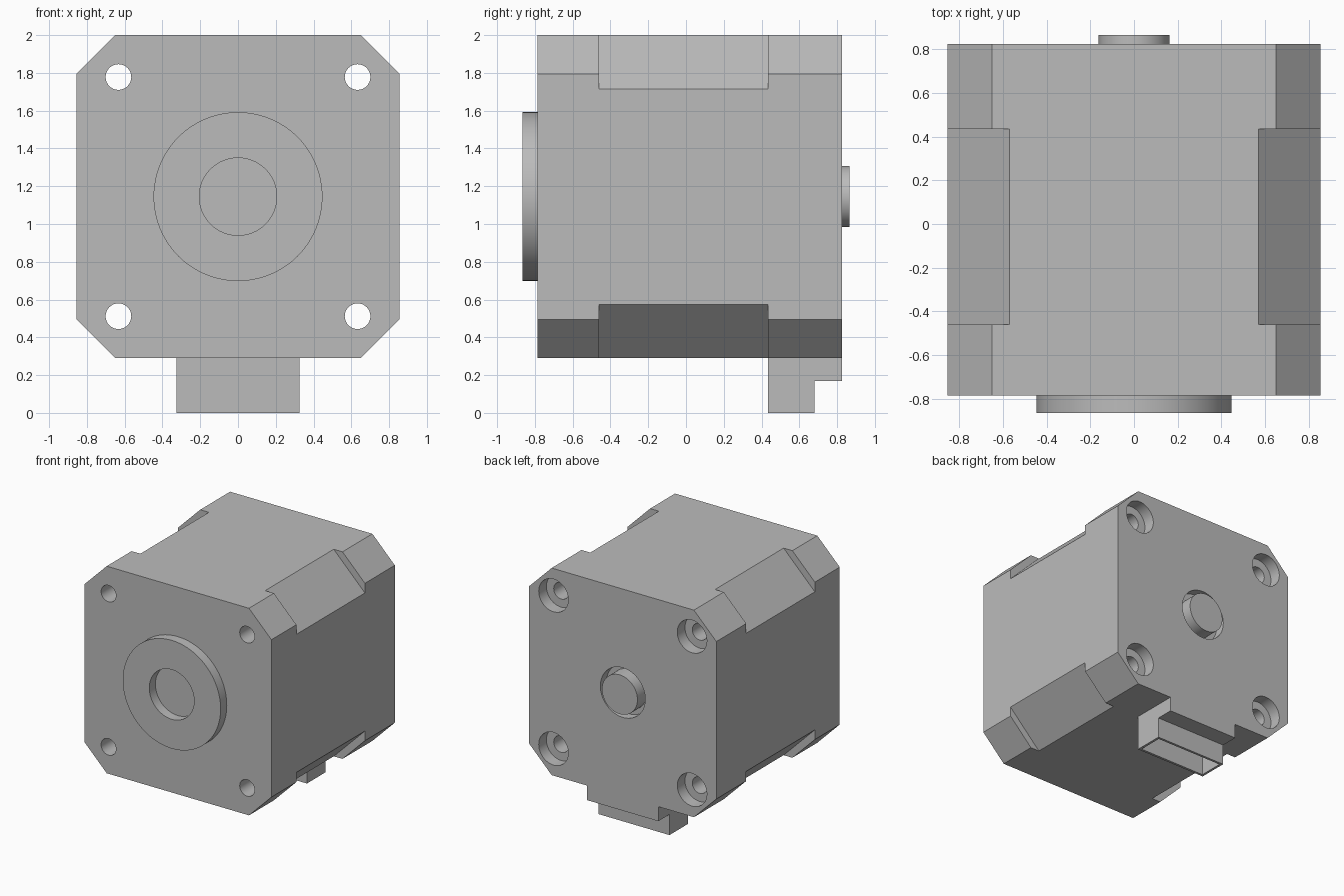
import bpy, bmesh, math
from mathutils import Vector

cube = bpy.data.objects.get("Cube")
if cube:
    bpy.data.objects.remove(cube)

# Single metal colour
metal = bpy.data.materials.new("light grey metal")
metal.use_nodes = True
GREY = (0.5, 0.5, 0.5, 1)
metal.diffuse_color = GREY
metal.node_tree.nodes["Principled BSDF"].inputs["Base Color"].default_value = GREY

AXIS_Z = 1.145      # height of the motor axis
HALF = 0.855        # half width of the square body
FRONT, BACK = -0.785, 0.825


def prism(name, points, y0, y1):
    """Extrude an x-z outline from y0 to y1."""
    bm = bmesh.new()
    face = bm.faces.new([bm.verts.new((x, y0, z)) for x, z in points])
    ext = bmesh.ops.extrude_face_region(bm, geom=[face])
    moved = [v for v in ext["geom"] if isinstance(v, bmesh.types.BMVert)]
    bmesh.ops.translate(bm, verts=moved, vec=Vector((0, y1 - y0, 0)))
    bmesh.ops.recalc_face_normals(bm, faces=bm.faces[:])
    mesh = bpy.data.meshes.new(name)
    bm.to_mesh(mesh)
    bm.free()
    mesh.materials.append(metal)
    obj = bpy.data.objects.new(name, mesh)
    bpy.context.collection.objects.link(obj)
    return obj


def cylinder(name, x, z, radius, y0, y1, sides=64):
    ring = [2 * math.pi * i / sides for i in range(sides)]
    return prism(name, [(x + radius * math.cos(a), z + radius * math.sin(a)) for a in ring], y0, y1)


def box(name, x, y0, y1, z0, z1):
    return prism(name, [(-x, z0), (x, z0), (x, z1), (-x, z1)], y0, y1)


def combine(target, tool, operation="DIFFERENCE"):
    """Apply a boolean and discard the tool."""
    mod = target.modifiers.new("boolean", "BOOLEAN")
    mod.operation, mod.object, mod.solver = operation, tool, "EXACT"
    bpy.context.view_layer.objects.active = target
    bpy.ops.object.modifier_apply(modifier=mod.name)
    bpy.data.objects.remove(tool)


# Body: square block with chamfered corners
flat = HALF - 0.205
corners = [(-1, -1), (1, -1), (1, 1), (-1, 1)]
outline = []
for sx, sz in corners:
    ends = [(sx * HALF, AXIS_Z + sz * flat), (sx * flat, AXIS_Z + sz * HALF)]
    outline += ends if sx * sz > 0 else ends[::-1]
body = prism("motor_body", outline, FRONT, BACK)

# Mount bridging the connector and the back cover
combine(body, box("connector_mount", 0.325, 0.68, BACK, 0.17, 0.4), "UNION")

for sx, sz in corners:
    # Deeper chamfer on the middle section
    inner, outer = HALF - 0.285, HALF + 0.1
    cut = 2 * HALF - 0.285 - outer
    wedge = [(sx * outer, AXIS_Z + sz * cut), (sx * outer, AXIS_Z + sz * outer),
             (sx * cut, AXIS_Z + sz * outer)]
    combine(body, prism("wedge_cutter", wedge, -0.46, 0.435))
    # Screw hole with a counterbore from the back
    x, z = sx * 0.633, AXIS_Z + sz * 0.633
    combine(body, cylinder("screw_cutter", x, z, 0.068, -1, 1, 32))
    combine(body, cylinder("counterbore_cutter", x, z, 0.135, BACK - 0.1, 1, 48))

# Recess around the rear shaft
combine(body, cylinder("shaft_recess_cutter", 0, AXIS_Z, 0.205, BACK - 0.08, 1))

# Front pilot boss with its central opening
boss = cylinder("front_boss", 0, AXIS_Z, 0.447, -0.865, FRONT, 96)
combine(boss, cylinder("boss_cutter", 0, AXIS_Z, 0.205, -1, 0))

# Rear shaft
shaft = cylinder("rear_shaft", 0, AXIS_Z, 0.162, BACK - 0.08, 0.865)

# Cable connector: thin-walled socket open at the bottom
connector = box("cable_connector", 0.325, 0.435, 0.68, 0, 0.29)
combine(connector, box("socket_cutter", 0.305, 0.455, 0.66, -0.1, 0.27))

# Smooth round walls, keep hard edges
for obj in (body, boss, shaft, connector):
    bpy.ops.object.select_all(action="DESELECT")
    obj.select_set(True)
    bpy.context.view_layer.objects.active = obj
    bpy.ops.object.shade_smooth_by_angle(angle=math.radians(30))
